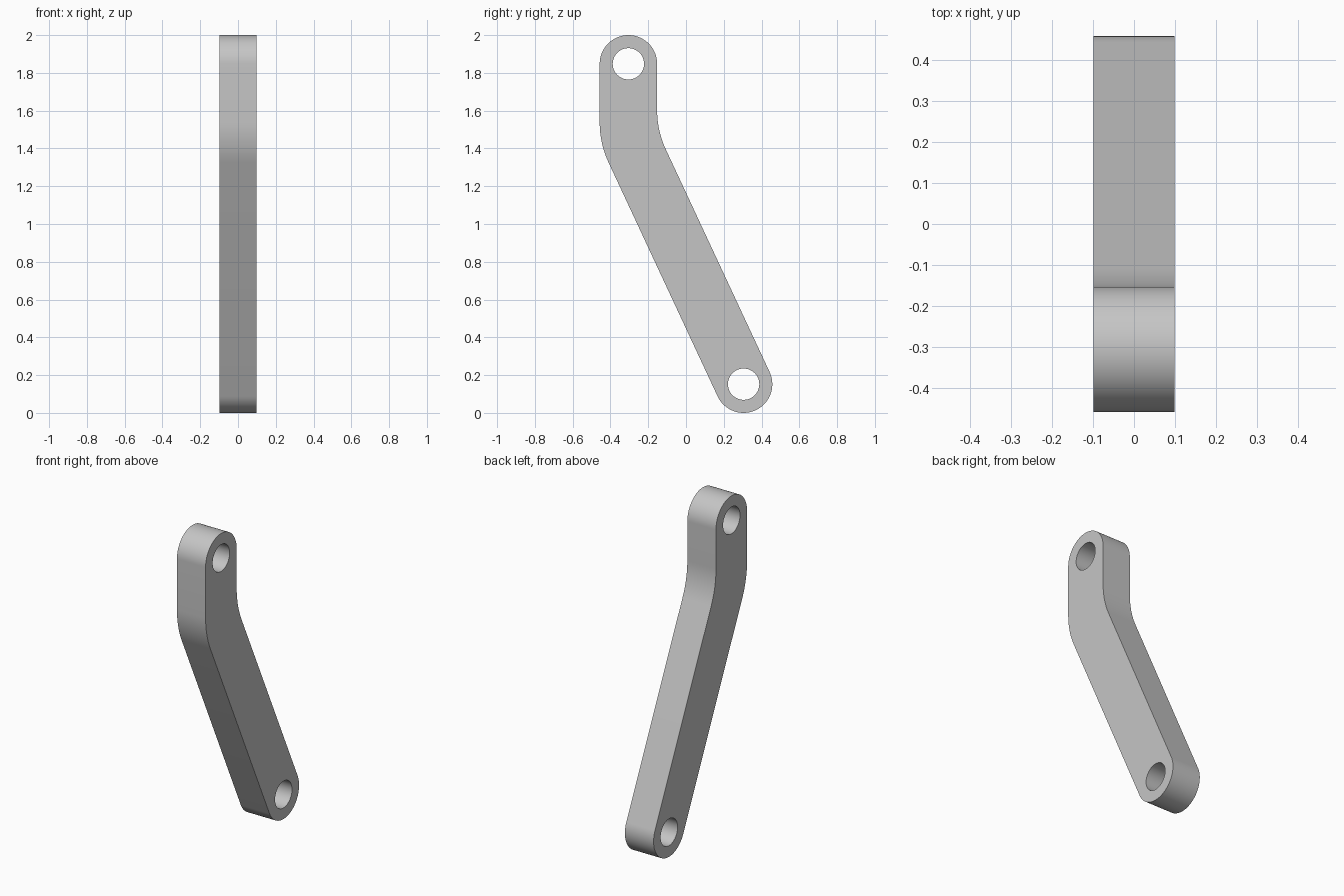
import bpy, bmesh
from math import sin, cos, tan, radians

if "Cube" in bpy.data.objects:
    bpy.data.objects.remove(bpy.data.objects["Cube"], do_unlink=True)

HALF_WIDTH = 0.098      # half thickness along x
END_R = 0.152           # rounded end radius, half the bar width
HOLE_R = 0.083
BEND = 25               # bend angle in degrees
BEND_R = 0.5            # fillet radius at both sides of the bend
PIN_Y = 0.305
TOP = (-PIN_Y, 2 - END_R)
BOTTOM = (PIN_Y, END_R)


def arc(centre, radius, start, end, steps):
    """Points along an arc in the y-z plane."""
    angles = [radians(start + (end - start) * i / steps) for i in range(steps + 1)]
    return [(centre[0] + radius * cos(a), centre[1] + radius * sin(a)) for a in angles]


# Height where the two centre lines meet, and the fillet centres
half_tan = tan(radians(BEND / 2))
knee_z = BOTTOM[1] + 2 * PIN_Y / tan(radians(BEND))


def fillet_centre(side):
    z = knee_z + side * END_R * half_tan + BEND_R * half_tan
    return (-PIN_Y + side * END_R + BEND_R, z)


outline = (arc(TOP, END_R, 0, 180, 40)
           + arc(fillet_centre(-1), BEND_R, 180, 180 + BEND, 12)
           + arc(BOTTOM, END_R, 180 + BEND, 360 + BEND, 40)
           + arc(fillet_centre(1), BEND_R, 180 + BEND, 180, 12))
holes = [arc(pin, HOLE_R, 0, 360, 48)[:-1] for pin in (TOP, BOTTOM)]

# Flat side plate with two pin holes, extruded to full thickness
bm = bmesh.new()
edges = []
for loop in [outline] + holes:
    verts = [bm.verts.new((-HALF_WIDTH, y, z)) for y, z in loop]
    edges += [bm.edges.new((v, verts[i - 1])) for i, v in enumerate(verts)]
bmesh.ops.triangle_fill(bm, edges=edges, use_beauty=True, use_dissolve=False)
grown = bmesh.ops.extrude_face_region(bm, geom=bm.faces[:], use_keep_orig=True)
new_verts = [g for g in grown["geom"] if isinstance(g, bmesh.types.BMVert)]
bmesh.ops.translate(bm, verts=new_verts, vec=(2 * HALF_WIDTH, 0, 0))
bmesh.ops.recalc_face_normals(bm, faces=bm.faces[:])

mesh = bpy.data.meshes.new("link_arm")
bm.to_mesh(mesh)
bm.free()
link_arm = bpy.data.objects.new("link_arm", mesh)
bpy.context.collection.objects.link(link_arm)

# Plain grey finish
grey = bpy.data.materials.new("plain_grey")
grey.use_nodes = True
colour = (0.56, 0.56, 0.56, 1)
grey.diffuse_color = colour
grey.node_tree.nodes["Principled BSDF"].inputs["Base Color"].default_value = colour
mesh.materials.append(grey)

# Smooth curved walls, crisp rims
bpy.ops.object.select_all(action="DESELECT")
link_arm.select_set(True)
bpy.context.view_layer.objects.active = link_arm
bpy.ops.object.shade_smooth_by_angle(angle=radians(30))
